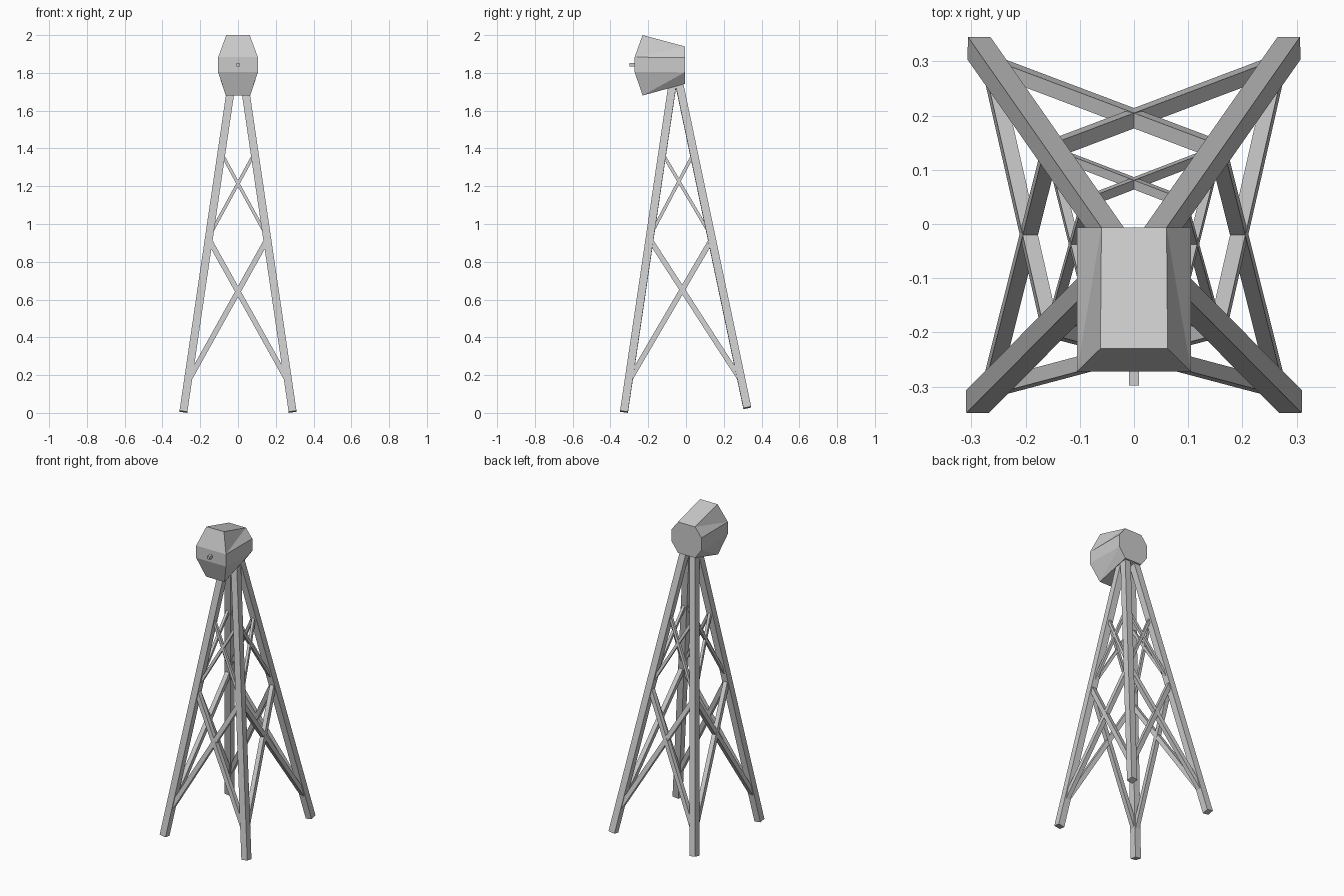
import bpy, bmesh
from mathutils import Vector

if "Cube" in bpy.data.objects:
    bpy.data.objects.remove(bpy.data.objects["Cube"])


def finish(bm, name):
    bmesh.ops.recalc_face_normals(bm, faces=bm.faces)
    mesh = bpy.data.meshes.new(name)
    bm.to_mesh(mesh)
    bm.free()
    obj = bpy.data.objects.new(name, mesh)
    bpy.context.collection.objects.link(obj)
    return obj


def beam(name, a, b, size, side):
    """Square bar from a to b, one pair of faces turned towards side."""
    axis = (b - a).normalized()
    u = axis.cross(side).normalized()
    v = u.cross(axis).normalized()
    h = size / 2
    bm = bmesh.new()
    rings = [[bm.verts.new(p + u * s * h + v * t * h)
              for s, t in ((-1, -1), (1, -1), (1, 1), (-1, 1))] for p in (a, b)]
    bm.faces.new(rings[0])
    bm.faces.new(rings[1])
    for i in range(4):
        j = (i + 1) % 4
        bm.faces.new((rings[0][i], rings[0][j], rings[1][j], rings[1][i]))
    return finish(bm, name)


def leg_point(sx, sy, z):
    """Centre of a leg at height z; the back legs lean further than the front."""
    y = -0.329 + 0.148 * z if sy < 0 else 0.33 - 0.21 * z
    return Vector((sx * (0.29 - 0.147 * z), y, z))


X, Y = Vector((1, 0, 0)), Vector((0, 1, 0))
NAMES = {-1: "front", 1: "back"}
SIDES = {-1: "left", 1: "right"}

# Four splayed legs
for sy in (-1, 1):
    for sx in (-1, 1):
        foot = 0.006 if sy < 0 else 0.027
        beam(f"{NAMES[sy]}_{SIDES[sx]}_leg", leg_point(sx, sy, foot),
             leg_point(sx, sy, 1.78), 0.042, Y)

# Crossed braces, two tiers on every side of the tower
for tier, z0, z1, size in (("lower", 0.165, 0.92, 0.028),
                           ("upper", 0.935, 1.375, 0.017)):
    for s in (-1, 1):
        for d in (-1, 1):
            beam(f"{tier}_{NAMES[s]}_brace", leg_point(-d, s, z0),
                 leg_point(d, s, z1), size, Y)
            beam(f"{tier}_{SIDES[s]}_brace", leg_point(s, -d, z0),
                 leg_point(s, d, z1), size, X)

# Faceted head: a tall folded front tapering to a smaller octagonal back
bm = bmesh.new()
half_front = ((0.062, -0.23, 2.0), (0.105, -0.272, 1.883),
              (0.105, -0.272, 1.805), (0.065, -0.23, 1.68))
half_back = ((0.06, -0.006, 1.94), (0.105, -0.006, 1.882),
             (0.105, -0.006, 1.803), (0.06, -0.006, 1.742))
F, B = {}, {}
for s in (-1, 1):
    F[s] = [bm.verts.new((s * x, y, z)) for x, y, z in half_front]
    B[s] = [bm.verts.new((s * x, y, z)) for x, y, z in half_back]
    f, b = F[s], B[s]
    bm.faces.new((f[0], f[1], b[0]))
    bm.faces.new((f[1], b[1], b[0]))
    bm.faces.new((f[1], f[2], b[2], b[1]))
    bm.faces.new((f[2], f[3], b[2]))
    bm.faces.new((f[3], b[3], b[2]))
for i in range(3):
    bm.faces.new((F[-1][i], F[1][i], F[1][i + 1], F[-1][i + 1]))
for i in (0, 3):
    bm.faces.new((F[-1][i], F[1][i], B[1][i], B[-1][i]))
bm.faces.new(B[-1] + B[1][::-1])
finish(bm, "head")

# Small shaft stub on the front of the head
beam("shaft", Vector((0, -0.26, 1.842)), Vector((0, -0.298, 1.842)), 0.018, X)

# Rest the feet exactly on the ground
low = min(v.co.z for o in bpy.data.objects for v in o.data.vertices)
for o in bpy.data.objects:
    for v in o.data.vertices:
        v.co.z -= low
